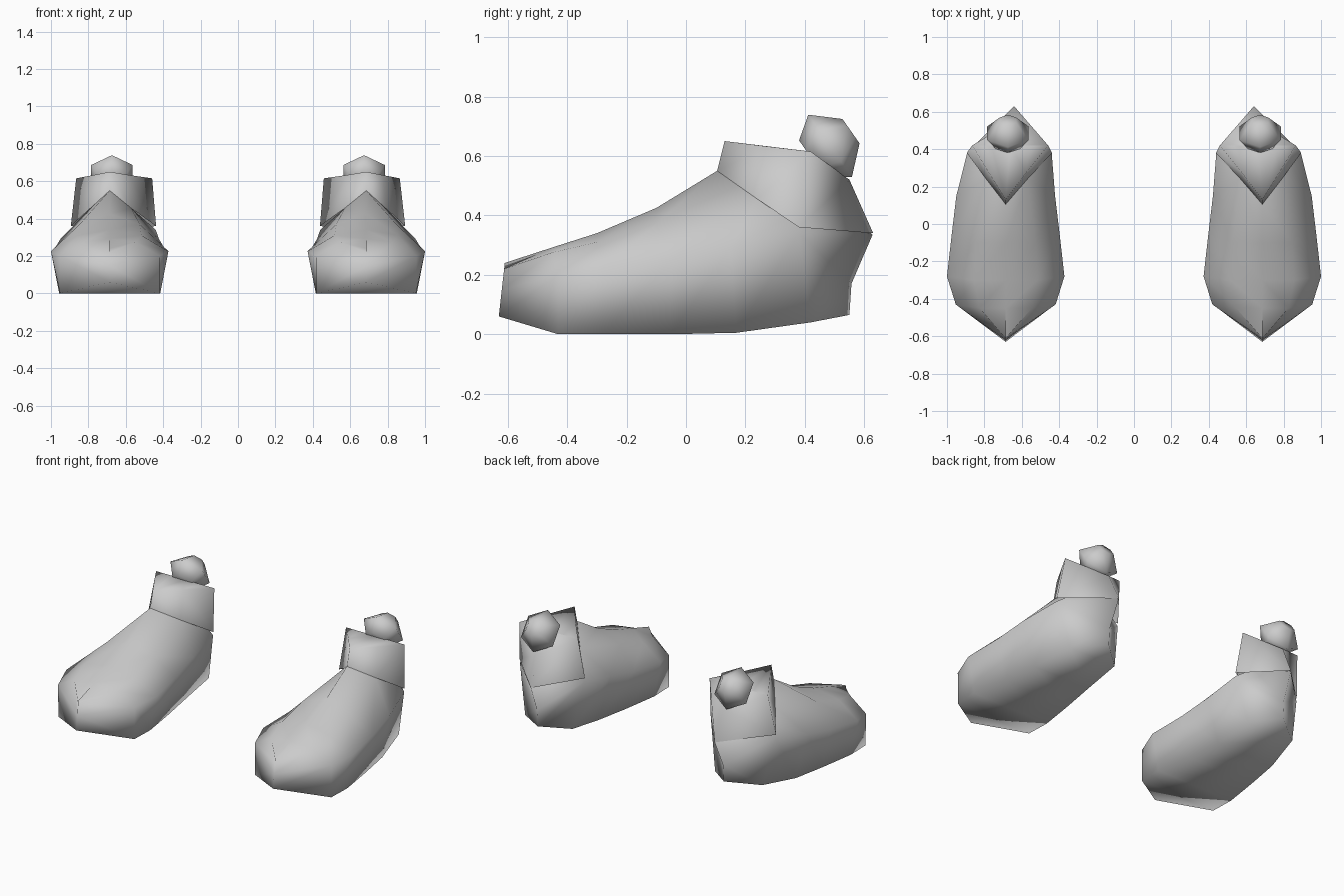
import bpy, bmesh, math
from mathutils import Vector

cube = bpy.data.objects.get("Cube")
if cube:
    bpy.data.objects.remove(cube, do_unlink=True)

grey = bpy.data.materials.new("soft_grey")
grey.use_nodes = True
COLOUR = (0.6, 0.6, 0.6, 1)
grey.diffuse_color = COLOUR
grey.node_tree.nodes["Principled BSDF"].inputs["Base Color"].default_value = COLOUR


def centre_x(y):
    """Centre line of one foot, bending inward towards the heel."""
    return 0.686 - 0.1 * max(0, y - 0.18)


def mirrored_ring(half):
    """Half a cross-section plus its mirror image, moved to the centre line."""
    both = half + [(-x, y, z) for x, y, z in reversed(half)]
    return [Vector((x + centre_x(y), y, z)) for x, y, z in both]


def loft(name, rings, side, cap=False):
    bm = bmesh.new()
    loops = [[bm.verts.new((p.x * side, p.y, p.z)) for p in ring] for ring in rings]
    n = len(loops[0])
    for a, b in zip(loops, loops[1:]):
        for i in range(n):
            j = (i + 1) % n
            bm.faces.new((a[i], a[j], b[j], b[i]))
    if cap:
        bm.faces.new(loops[0])
        bm.faces.new(loops[-1])
    bmesh.ops.remove_doubles(bm, verts=bm.verts, dist=0.0005)
    bmesh.ops.recalc_face_normals(bm, faces=bm.faces)
    mesh = bpy.data.meshes.new(name)
    bm.to_mesh(mesh)
    bm.free()
    mesh.materials.append(grey)
    for poly in mesh.polygons:
        poly.use_smooth = True
    obj = bpy.data.objects.new(name, mesh)
    bpy.context.collection.objects.link(obj)


# Foot sections from toe to heel: sole edge, widest point, shoulder, ridge
foot = [
    [(0, -.63, .06), (0, -.62, .15), (0, -.612, .22), (0, -.61, .24)],
    [(.265, -.43, 0), (.267, -.43, .2), (.14, -.45, .275), (0, -.45, .292)],
    [(.27, -.28, 0), (.314, -.28, .225), (.17, -.3, .31), (0, -.3, .34)],
    [(.235, -.05, 0), (.288, -.05, .25), (.16, -.1, .37), (0, -.1, .425)],
    [(.2, .17, .005), (.264, .15, .29), (.11, .24, .455), (0, .105, .55)],
    [(.165, .42, .04), (.226, .38, .34), (.11, .4, .42), (0, .4, .48)],
    [(0, .55, .065), (0, .557, .17), (0, .628, .335), (0, .55, .4)],
]

# Ankle rings: front, front side, side, heel; the last one closes the top
ankle = [
    [(0, .105, .55), (.11, .24, .455), (.228, .38, .36), (0, .63, .34)],
    [(0, .13, .65), (.1, .275, .632), (.203, .42, .615), (0, .55, .52)],
    [(0, .42, .615), (.1, .42, .615), (.203, .42, .615), (0, .42, .615)],
]

# Pompom: six-sided barrel on a tilted axis, as (position on axis, radius)
tilt = math.radians(35)
axis = Vector((0, math.cos(tilt), math.sin(tilt)))
across = Vector((0, -math.sin(tilt), math.cos(tilt)))
middle = Vector((0.674, 0.485, 0.634))
pompom = []
for along, radius in [(.086, .05), (0, .128), (-.075, .075)]:
    ring = []
    for k in range(6):
        turn = k * math.tau / 6
        ring.append(middle + axis * along
                    + radius * (across * math.cos(turn) + Vector((math.sin(turn), 0, 0))))
    pompom.append(ring)

for label, side in (("left", 1), ("right", -1)):
    loft(label + "_foot", [mirrored_ring(h) for h in foot], side)
    loft(label + "_ankle", [mirrored_ring(h) for h in ankle], side)
    loft(label + "_pompom", pompom, side, cap=True)
